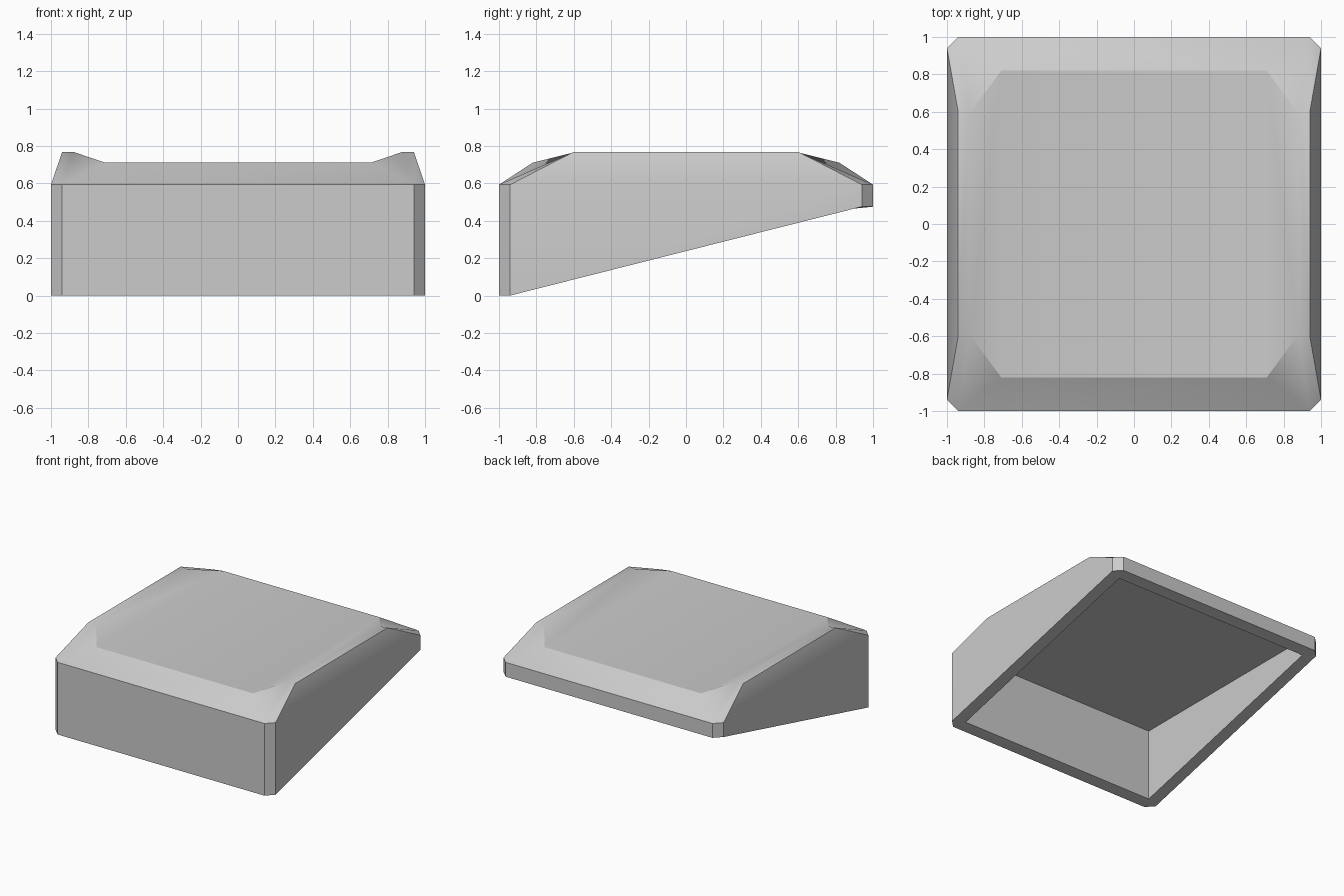
import bpy
import bmesh
import math

if "Cube" in bpy.data.objects:
    bpy.data.objects.remove(bpy.data.objects["Cube"], do_unlink=True)

# Single grey material
grey = bpy.data.materials.new("light grey")
grey.use_nodes = True
colour = (0.6, 0.6, 0.6, 1)
grey.diffuse_color = colour
grey.node_tree.nodes["Principled BSDF"].inputs["Base Color"].default_value = colour


def make_object(name, bm):
    bmesh.ops.recalc_face_normals(bm, faces=bm.faces)
    mesh = bpy.data.meshes.new(name)
    bm.to_mesh(mesh)
    bm.free()
    mesh.materials.append(grey)
    obj = bpy.data.objects.new(name, mesh)
    bpy.context.collection.objects.link(obj)
    return obj


def base_z(y):
    """Height of the slanted underside."""
    return 0.475 * min(max((y + 0.94) / 1.88, 0), 1)


# One corner of the shell, mirrored to all four; None means on the underside
CORNER = {
    "end_base": (0.94, 1.0, None),
    "side_base": (1.0, 0.94, None),
    "end_rim": (0.94, 1.0, 0.593),
    "side_rim": (1.0, 0.94, 0.593),
    "crest_out": (0.94, 0.6, 0.768),
    "crest_in": (0.88, 0.59, 0.768),
    "dish": (0.71, 0.82, 0.71),
    "opening": (0.9, 0.9, None),
    "ceiling": (0.9, 0.9, 0.6),
}
SIGNS = (-1, 1)
bm = bmesh.new()
v = {}
for sx in SIGNS:
    for sy in SIGNS:
        for key, (x, y, z) in CORNER.items():
            height = base_z(sy * y) if z is None else z
            v[key, sx, sy] = bm.verts.new((sx * x, sy * y, height))


def strip(keys, a, b):
    """Quads joining the same points of two corners."""
    for k, n in zip(keys, keys[1:]):
        bm.faces.new((v[(k, *a)], v[(n, *a)], v[(n, *b)], v[(k, *b)]))


# Side walls with raised crests, end walls with bevels, and hollow inside
for s in SIGNS:
    strip(("ceiling", "opening", "side_base", "side_rim", "crest_out", "crest_in", "dish"),
          (s, -1), (s, 1))
    strip(("ceiling", "opening", "end_base", "end_rim", "dish"), (-1, s), (1, s))

# Chamfered corners
for sx in SIGNS:
    for sy in SIGNS:
        for keys in (("end_base", "side_base", "side_rim", "end_rim"),
                     ("opening", "end_base", "side_base"),
                     ("end_rim", "side_rim", "crest_out"),
                     ("end_rim", "crest_out", "crest_in"),
                     ("end_rim", "crest_in", "dish")):
            bm.faces.new([v[k, sx, sy] for k in keys])

# Dish floor and inner ceiling
for key in ("dish", "ceiling"):
    bm.faces.new([v[key, sx, sy] for sx, sy in ((-1, -1), (1, -1), (1, 1), (-1, 1))])

shell = make_object("cap_shell", bm)
bpy.context.view_layer.objects.active = shell
shell.select_set(True)
bpy.ops.object.shade_smooth_by_angle(angle=math.radians(30))

# Tiny nub on the inner left wall
bm = bmesh.new()
bmesh.ops.create_cube(bm, size=1)
bmesh.ops.scale(bm, vec=(0.05, 0.05, 0.07), verts=bm.verts)
nub = make_object("inner_nub", bm)
nub.location = (0.895, 0.02, 0.32)
